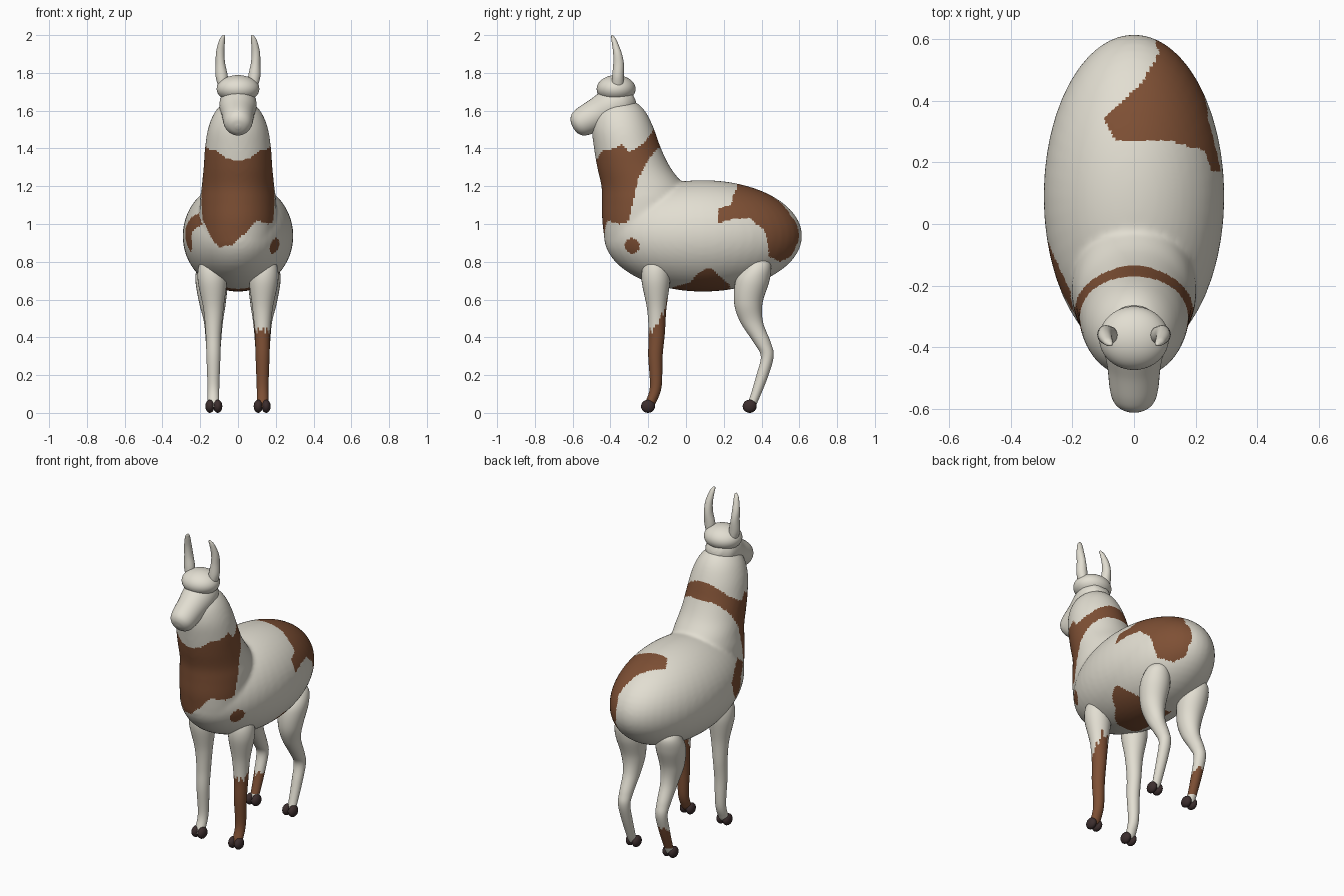
import bpy, bmesh, math
from mathutils import Matrix, Vector

if "Cube" in bpy.data.objects:
    bpy.data.objects.remove(bpy.data.objects["Cube"])


def material(name, rgb):
    m = bpy.data.materials.new(name)
    m.diffuse_color = (*rgb, 1)
    m.use_nodes = True
    m.node_tree.nodes["Principled BSDF"].inputs["Base Color"].default_value = m.diffuse_color
    return m


CREAM = material("cream wool", (0.76, 0.73, 0.64))
BROWN = material("brown patch", (0.21, 0.08, 0.035))
HOOF = material("dark hoof", (0.045, 0.027, 0.027))


def spline(rings, steps):
    """Catmull-Rom interpolation between cross-sections."""
    out = []
    n = len(rings)
    for i in range(n - 1):
        a, b, c, d = (rings[max(0, min(n - 1, k))] for k in (i - 1, i, i + 1, i + 2))
        for s in range(steps):
            t = s / steps
            out.append([0.5 * (2 * q + (r - p) * t + (2 * p - 5 * q + 4 * r - w) * t * t
                               + (3 * q - p - 3 * r + w) * t ** 3)
                        for p, q, r, w in zip(a, b, c, d)])
    out.append(list(rings[-1]))
    return out


def loft(bm, rings, steps=8, segs=32, matrix=Matrix()):
    """Skin elliptical rings (x, y, z, radius x, radius y)."""
    prev = None
    loops = []
    for x, y, z, rx, ry in spline(rings, steps):
        loop = [bm.verts.new(matrix @ Vector((x + rx * math.cos(k * math.tau / segs),
                                              y + ry * math.sin(k * math.tau / segs), z)))
                for k in range(segs)]
        if prev:
            for k in range(segs):
                j = (k + 1) % segs
                bm.faces.new((prev[k], prev[j], loop[j], loop[k]))
        prev = loop
        loops.append(loop)
    bm.faces.new(loops[0])
    bm.faces.new(loops[-1])


def ball(bm, center, radii, u=48, v=28):
    m = Matrix.Translation(center) @ Matrix.Diagonal((*radii, 1))
    bmesh.ops.create_uvsphere(bm, u_segments=u, v_segments=v, radius=1, matrix=m)


def finish(bm, name, mats):
    bmesh.ops.recalc_face_normals(bm, faces=bm.faces[:])
    me = bpy.data.meshes.new(name)
    bm.to_mesh(me)
    bm.free()
    for m in mats:
        me.materials.append(m)
    me.polygons.foreach_set("use_smooth", [True] * len(me.polygons))
    ob = bpy.data.objects.new(name, me)
    bpy.context.collection.objects.link(ob)
    return ob


def paint(ob, rule):
    for p in ob.data.polygons:
        p.material_index = 1 if rule(*p.center) else 0


def inside(pt, poly):
    px, py = pt
    hit = False
    for (x1, y1), (x2, y2) in zip(poly, poly[1:] + poly[:1]):
        if (y1 > py) != (y2 > py) and px < (x2 - x1) * (py - y1) / (y2 - y1) + x1:
            hit = not hit
    return hit


def lerp_table(t, table):
    if t <= table[0][0]:
        return table[0][1]
    for (a, va), (b, vb) in zip(table, table[1:]):
        if t <= b:
            return va + (vb - va) * (t - a) / (b - a)
    return table[-1][1]


# Body and neck, fused into one smooth skin
bm = bmesh.new()
ball(bm, (0, 0.09, 0.937), (0.293, 0.525, 0.295))
neck = [(0.78, -0.33, -0.1, 0.12), (0.87, -0.415, -0.05, 0.18), (1.0, -0.442, 0.0, 0.2),
        (1.12, -0.445, 0.02, 0.202), (1.2, -0.448, -0.01, 0.192), (1.3, -0.47, -0.083, 0.182),
        (1.4, -0.487, -0.132, 0.175), (1.5, -0.498, -0.168, 0.16), (1.58, -0.485, -0.205, 0.13),
        (1.63, -0.45, -0.245, 0.09), (1.655, -0.4, -0.29, 0.045)]
loft(bm, [(0, (a + b) / 2, z, w, (b - a) / 2) for z, a, b, w in neck], segs=48)
body = finish(bm, "body_and_neck", [CREAM, BROWN])
mod = body.modifiers.new("fuse", 'REMESH')
mod.mode = 'VOXEL'
mod.voxel_size = 0.011
mod.use_smooth_shade = True
mod = body.modifiers.new("soften", 'SMOOTH')
mod.factor = 0.5
mod.iterations = 10
skin = bpy.data.meshes.new_from_object(body.evaluated_get(bpy.context.evaluated_depsgraph_get()))
body.modifiers.clear()
body.data = skin
skin.name = "body_and_neck"
skin.materials.clear()
skin.materials.append(CREAM)
skin.materials.append(BROWN)
skin.polygons.foreach_set("use_smooth", [True] * len(skin.polygons))

# Patch outlines in the side plane (y, z)
NECK = [(-0.7, 0.8), (-0.43, 0.8), (-0.33, 1.0), (-0.3, 1.02), (-0.285, 1.1), (-0.25, 1.25),
        (-0.2, 1.34), (-0.15, 1.4), (-0.05, 1.41), (-0.05, 1.48), (-0.17, 1.5), (-0.22, 1.43),
        (-0.3, 1.38), (-0.34, 1.42), (-0.38, 1.4), (-0.44, 1.39), (-0.475, 1.34), (-0.5, 1.31), (-0.7, 1.31)]
CHEST = [(-0.25, 1.0), (-0.2, 0.93), (-0.12, 0.87), (-0.03, 0.89), (0.05, 0.96), (0.1, 1.02), (0.16, 1.0), (0.2, 1.01)]
RUMP = [(0.17, 1.0), (0.17, 1.08), (0.24, 1.1), (0.25, 1.15), (0.27, 1.19), (0.27, 1.3), (0.7, 1.3),
        (0.7, 1.0), (0.59, 0.9), (0.56, 0.83), (0.5, 0.8), (0.44, 0.83), (0.43, 0.92), (0.41, 0.97),
        (0.34, 1.03), (0.27, 1.03), (0.22, 1.02)]
RUMP_EDGE = [(0.27, -0.06), (0.34, -0.1), (0.45, 0.02), (0.55, 0.08), (0.6, 0.07)]
BELLY = [(-0.09, 0.6), (-0.07, 0.665), (0.02, 0.69), (0.07, 0.745), (0.13, 0.77), (0.18, 0.72), (0.23, 0.68), (0.24, 0.6)]
SHOULDER = [(-0.3, 1.0), (-0.22, 1.06), (-0.12, 1.03), (-0.06, 0.98), (-0.08, 0.9), (-0.13, 0.85), (-0.18, 0.87), (-0.2, 0.96)]


def body_patch(x, y, z):
    if inside((y, z), NECK) and z > lerp_table(x, CHEST):
        return True
    if x > lerp_table(y, RUMP_EDGE) and inside((y, z), RUMP):
        return True
    if x > -0.08 and inside((y, z), BELLY):
        return True
    if x < -0.15 and inside((y, z), SHOULDER):
        return True
    return x > 0 and (y + 0.285) ** 2 + (z - 0.885) ** 2 < 0.04 ** 2


paint(body, body_patch)

# Muzzle: tapered capsule pointing forward and down
bm = bmesh.new()
axis = Vector((0, -0.88, -0.47))
rot = axis.to_track_quat('Z', 'X').to_matrix().to_4x4()
profile = [(-0.09, 0.03), (-0.075, 0.06), (-0.03, 0.092), (0.04, 0.098), (0.12, 0.086), (0.2, 0.078),
           (0.24, 0.066), (0.262, 0.043), (0.271, 0.012)]
loft(bm, [(0, 0, t, r, r) for t, r in profile], matrix=Matrix.Translation((0, -0.36, 1.64)) @ rot)
finish(bm, "muzzle", [CREAM])

# Woolly topknot
bm = bmesh.new()
ball(bm, (0, -0.37, 1.715), (0.113, 0.103, 0.073))
finish(bm, "topknot", [CREAM])

EAR = [(0.08, -0.362, 1.72, 0.022, 0.03), (0.086, -0.36, 1.78, 0.032, 0.031), (0.093, -0.357, 1.85, 0.025, 0.028),
       (0.094, -0.364, 1.91, 0.022, 0.022), (0.085, -0.38, 1.97, 0.016, 0.014), (0.078, -0.388, 1.992, 0.01, 0.008),
       (0.076, -0.39, 2.0, 0.003, 0.003)]
FRONT = [(0.14, -0.16, 0.82, 0.03, 0.03), (0.14, -0.16, 0.785, 0.065, 0.065), (0.136, -0.16, 0.7, 0.077, 0.075),
         (0.13, -0.155, 0.55, 0.053, 0.051), (0.13, -0.155, 0.42, 0.041, 0.043), (0.13, -0.162, 0.3, 0.037, 0.038),
         (0.13, -0.16, 0.14, 0.031, 0.031), (0.13, -0.185, 0.06, 0.03, 0.029), (0.13, -0.2, 0.03, 0.026, 0.026)]
HIND = [(0.14, 0.38, 0.83, 0.03, 0.04), (0.145, 0.38, 0.78, 0.068, 0.07), (0.14, 0.352, 0.7, 0.085, 0.09),
        (0.135, 0.33, 0.58, 0.07, 0.075), (0.13, 0.348, 0.48, 0.05, 0.06), (0.13, 0.405, 0.37, 0.04, 0.045),
        (0.13, 0.43, 0.3, 0.036, 0.034), (0.13, 0.405, 0.2, 0.032, 0.032), (0.13, 0.363, 0.08, 0.027, 0.026),
        (0.13, 0.34, 0.03, 0.025, 0.026)]


def side_part(name, rings, s):
    bm = bmesh.new()
    loft(bm, [(s * x, *rest) for x, *rest in rings], segs=28)
    return finish(bm, name, [CREAM, BROWN])


# Ears, legs and two-toed hooves on both sides
for s, side in ((1, "right"), (-1, "left")):
    side_part("ear_" + side, EAR, s)
    front = side_part("front_leg_" + side, FRONT, s)
    hind = side_part("hind_leg_" + side, HIND, s)
    if s > 0:
        paint(front, lambda x, y, z: z < 0.44 + max(0, y + 0.155) * 2.6 + 0.02 * math.sin(x * 300))
    else:
        paint(hind, lambda x, y, z: 0.07 < z < 0.2 + 0.5 * (y - 0.4) + 0.01 * math.sin(x * 200))
    for part, y in (("front", -0.201), ("hind", 0.337)):
        bm = bmesh.new()
        for dx in (-0.021, 0.021):
            ball(bm, (s * 0.128 + dx, y, 0.035), (0.024, 0.037, 0.035), 20, 12)
        finish(bm, part + "_hoof_" + side, [HOOF])
